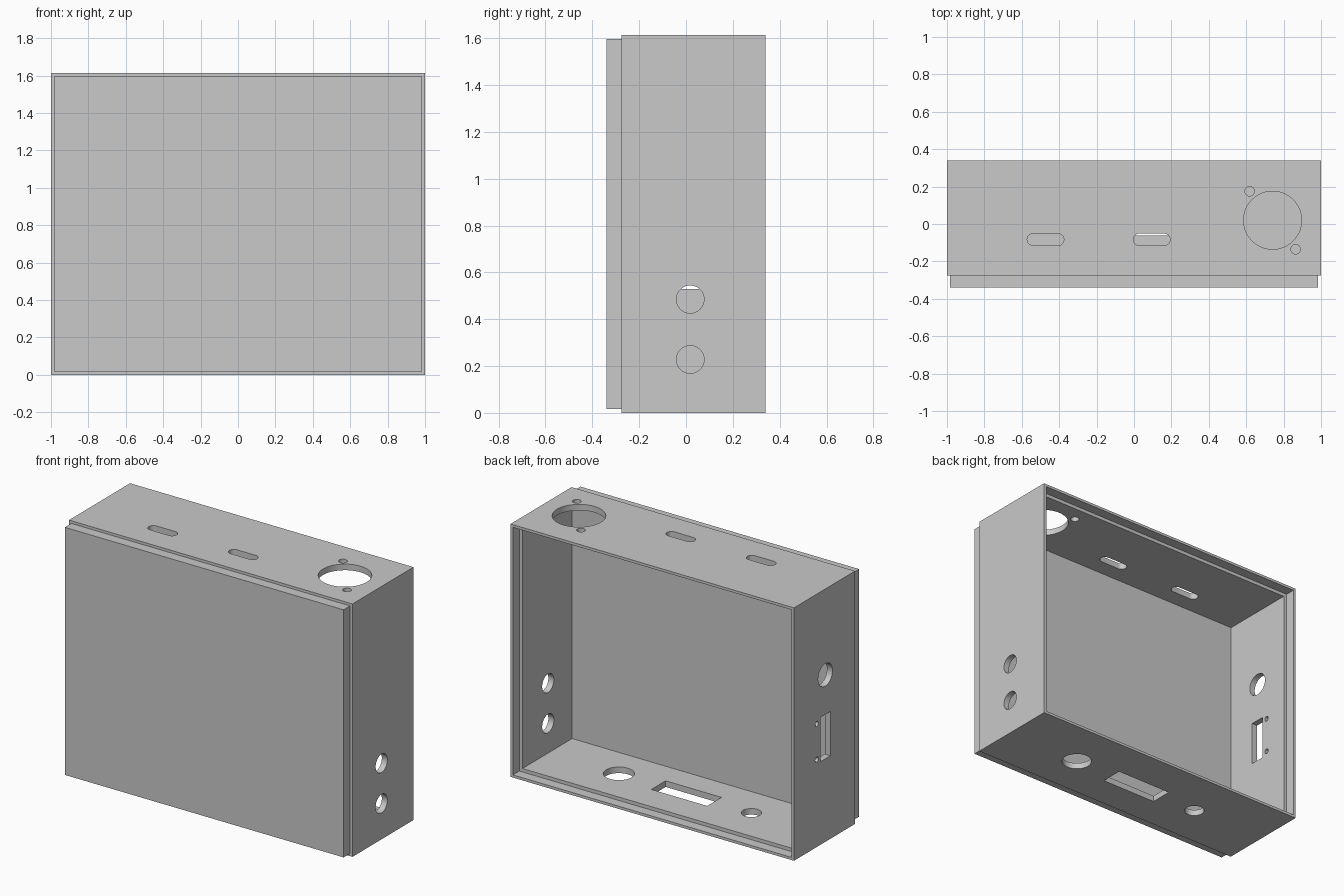
import bpy, bmesh, math
from mathutils import Vector

if "Cube" in bpy.data.objects:
    bpy.data.objects.remove(bpy.data.objects["Cube"], do_unlink=True)

HEIGHT = 1.613
STEP = 0.017          # width of each rim step
WALL = 0.039

grey = bpy.data.materials.new("light_grey")
grey.use_nodes = True
colour = (0.585, 0.585, 0.585, 1)
grey.diffuse_color = colour
grey.node_tree.nodes["Principled BSDF"].inputs["Base Color"].default_value = colour


def loft(name, rings):
    """Solid made by bridging closed rings of points and capping both ends."""
    bm = bmesh.new()
    loops = [[bm.verts.new(p) for p in ring] for ring in rings]
    for a, b in zip(loops, loops[1:]):
        for i in range(len(a)):
            j = (i + 1) % len(a)
            bm.faces.new((a[i], a[j], b[j], b[i]))
    bm.faces.new(loops[0][::-1])
    bm.faces.new(loops[-1])
    bmesh.ops.recalc_face_normals(bm, faces=bm.faces)
    mesh = bpy.data.meshes.new(name)
    bm.to_mesh(mesh)
    bm.free()
    mesh.materials.append(grey)
    obj = bpy.data.objects.new(name, mesh)
    bpy.context.collection.objects.link(obj)
    return obj


def frame(inset, y):
    x, low, high = 1 - inset, inset, HEIGHT - inset
    return [(-x, y, low), (x, y, low), (x, y, high), (-x, y, high)]


# Case: front lip, outer walls, back rim rebate, inner cavity
case = loft("enclosure_case", [
    frame(STEP, -0.34), frame(STEP, -0.275), frame(0, -0.275), frame(0, 0.34),
    frame(STEP, 0.34), frame(STEP, 0.275), frame(WALL, 0.275), frame(WALL, -0.225)])


def round_outline(radius, stretch=0, segments=48):
    points = []
    for i in range(segments):
        a = math.tau * (i + 0.5) / segments
        u = radius * math.cos(a) + math.copysign(stretch, math.cos(a))
        points.append((u, radius * math.sin(a)))
    return points


def rect_outline(u, v):
    return [(-u, -v), (u, -v), (u, v), (-u, v)]


def cut(centre, axis, outline):
    """Cut an outline through the wall at centre, along x or z."""
    centre = Vector(centre)
    rings = []
    for d in (-0.1, 0.1):
        if axis == "z":
            rings.append([centre + Vector((u, v, d)) for u, v in outline])
        else:
            rings.append([centre + Vector((d, u, v)) for u, v in outline])
    cutter = loft("hole_cutter", rings)
    cutter.hide_render = True
    mod = case.modifiers.new("hole", "BOOLEAN")
    mod.operation = "DIFFERENCE"
    mod.solver = "EXACT"
    mod.object = cutter
    bpy.context.view_layer.objects.active = case
    bpy.ops.object.modifier_apply(modifier=mod.name)
    bpy.data.objects.remove(cutter, do_unlink=True)


# Top: two slots, large round socket with two screw holes
for x in (-0.473, 0.095):
    cut((x, -0.083, HEIGHT), "z", round_outline(0.032, 0.066))
cut((0.741, 0.02, HEIGHT), "z", round_outline(0.155, segments=64))
for side in (-1, 1):
    cut((0.741 + side * 0.123, 0.02 - side * 0.155, HEIGHT), "z",
        round_outline(0.0255, segments=24))

# Bottom: round hole, rectangular hole, small round hole
cut((0.465, 0.012, 0), "z", round_outline(0.09))
cut((-0.01, 0.01, 0), "z", rect_outline(0.197, 0.072))
cut((-0.47, 0.012, 0), "z", round_outline(0.059))

# Left side: two round holes
for z in (0.228, 0.485):
    cut((1, 0.018, z), "x", round_outline(0.059))

# Right side: round hole, rectangular hole with two screw holes
cut((-1, 0.024, 1.065), "x", round_outline(0.072))
cut((-1, 0.024, 0.671), "x", rect_outline(0.05, 0.141))
for z in (0.557, 0.785):
    cut((-1, 0.11, z), "x", round_outline(0.016, segments=24))

bpy.ops.object.select_all(action="DESELECT")
case.select_set(True)
bpy.context.view_layer.objects.active = case
bpy.ops.object.shade_smooth_by_angle(angle=math.radians(30))
